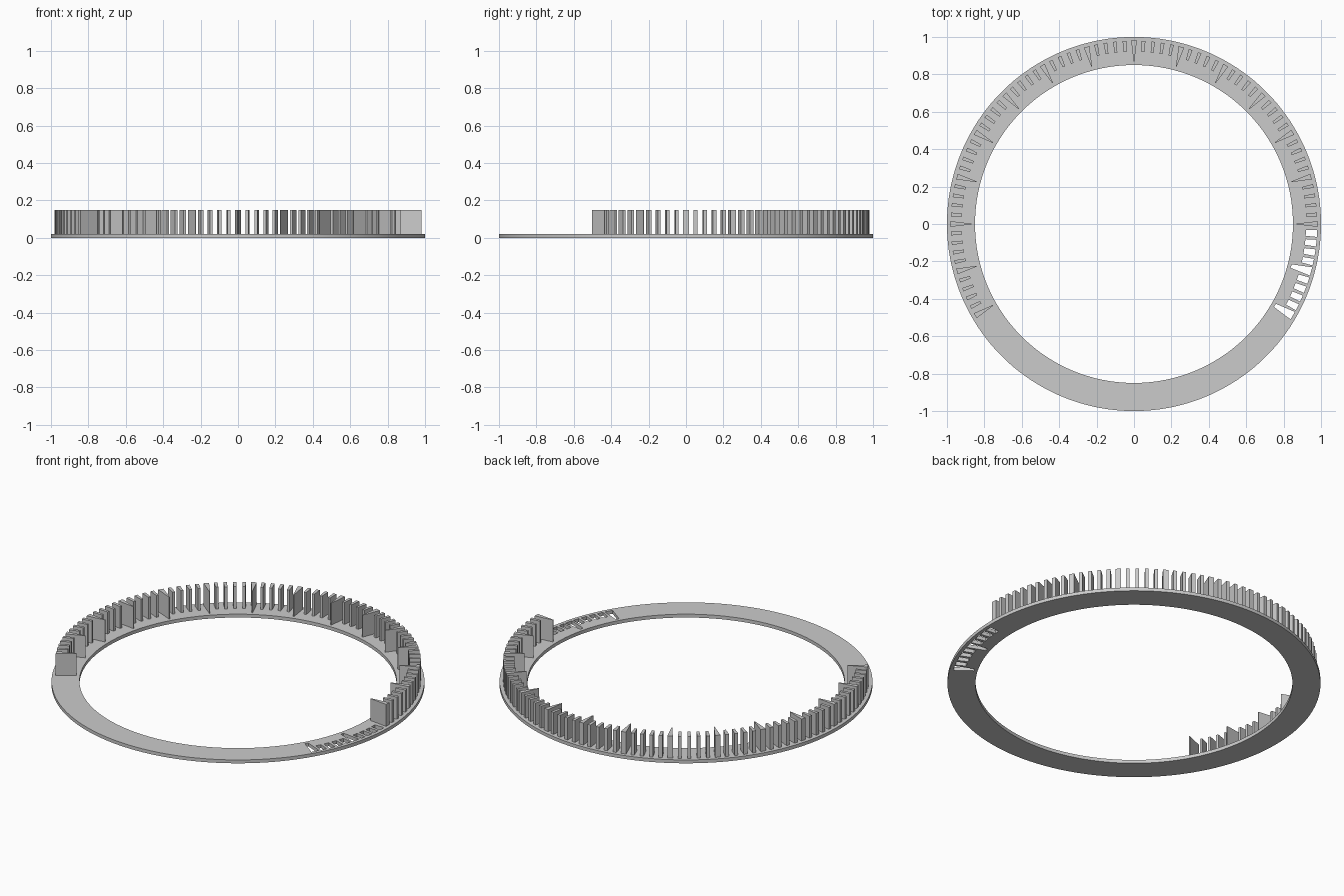
import bpy, bmesh, math
from mathutils import Matrix

if "Cube" in bpy.data.objects:
    bpy.data.objects.remove(bpy.data.objects["Cube"], do_unlink=True)

OUTER, INNER, THICK, TOP = 1.0, 0.85, 0.02, 0.15
STEP = 3          # degrees between marks
MAJOR = 15        # degrees between long marks

grey = bpy.data.materials.new("light grey")
grey.use_nodes = True
grey.diffuse_color = (0.6, 0.6, 0.6, 1)
grey.node_tree.nodes["Principled BSDF"].inputs["Base Color"].default_value = (0.6, 0.6, 0.6, 1)


def finish(name, bm):
    bmesh.ops.recalc_face_normals(bm, faces=bm.faces)
    mesh = bpy.data.meshes.new(name)
    bm.to_mesh(mesh)
    bm.free()
    mesh.materials.append(grey)
    obj = bpy.data.objects.new(name, mesh)
    bpy.context.collection.objects.link(obj)
    return obj


def add_mark(bm, angle, z0, z1, slot=False):
    """Radial prism that widens outward; long marks are wedges."""
    if angle % MAJOR == 0:
        r0, r1, w0, w1 = 0.87, 0.98, 0.004, 0.03
    else:
        r0, r1, w0, w1 = 0.92, 0.98, 0.014, 0.02
    if slot:
        w0, w1 = w0 + 0.016, w1 + 0.016
    outline = [(r0, -w0 / 2), (r1, -w1 / 2), (r1, w1 / 2), (r0, w0 / 2)]
    turn = Matrix.Rotation(math.radians(angle), 4, 'Z')
    low = [bm.verts.new(turn @ Matrix.Translation((x, y, z0)).translation) for x, y in outline]
    face = bm.faces.new(low)
    top = bmesh.ops.extrude_face_region(bm, geom=[face])
    verts = [g for g in top["geom"] if isinstance(g, bmesh.types.BMVert)]
    bmesh.ops.translate(bm, verts=verts, vec=(0, 0, z1 - z0))


# Flat dial ring
bm = bmesh.new()
n = 180
rings = []
for r, z in ((INNER, 0), (OUTER, 0), (OUTER, THICK), (INNER, THICK)):
    rings.append([bm.verts.new((r * math.cos(math.tau * i / n), r * math.sin(math.tau * i / n), z))
                  for i in range(n)])
for a, b in zip(rings, rings[1:] + rings[:1]):
    for i in range(n):
        j = (i + 1) % n
        bm.faces.new((a[i], a[j], b[j], b[i]))
ring = finish("dial_ring", bm)

# Slots cut through the ring where the upright marks are absent
bm = bmesh.new()
for angle in range(-30, 0, STEP):
    add_mark(bm, angle, -0.05, 0.1, slot=True)
cutter = finish("slot_cutter", bm)
cutter.hide_render = True
cutter.hide_viewport = True
cut = ring.modifiers.new("slots", 'BOOLEAN')
cut.operation = 'DIFFERENCE'
cut.solver = 'EXACT'
cut.object = cutter

# Upright scale marks
bm = bmesh.new()
for angle in range(0, 211, STEP):
    add_mark(bm, angle, THICK - 0.002, TOP)
finish("scale_marks", bm)

# Smooth rim with sharp edges
bpy.ops.object.select_all(action='DESELECT')
ring.select_set(True)
bpy.context.view_layer.objects.active = ring
bpy.ops.object.shade_smooth_by_angle(angle=math.radians(30))
